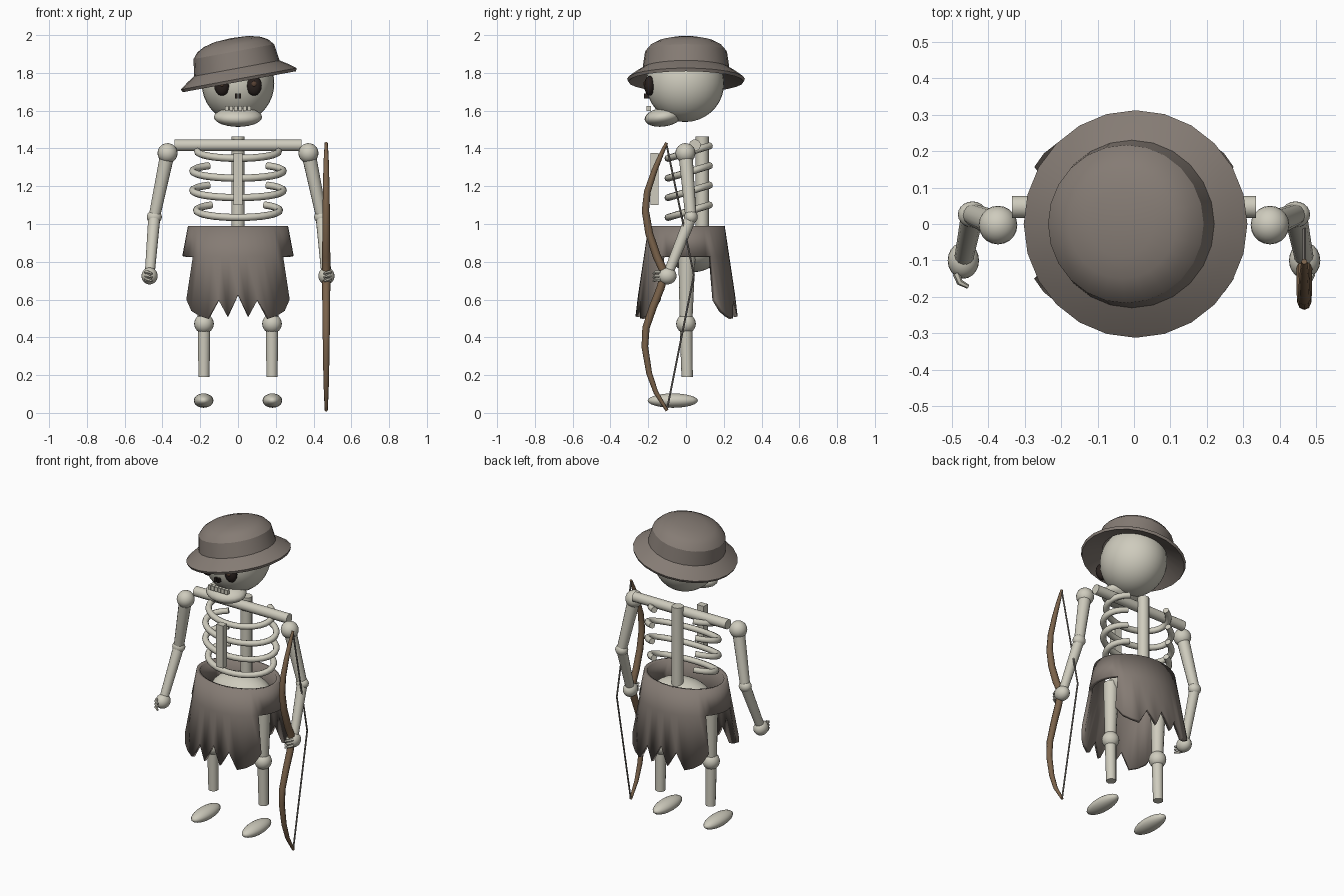
import bpy, bmesh, math
from mathutils import Vector, Matrix

if "Cube" in bpy.data.objects:
    bpy.data.objects.remove(bpy.data.objects["Cube"])


def material(name, rgb):
    m = bpy.data.materials.new(name)
    m.diffuse_color = (*rgb, 1)
    m.use_nodes = True
    m.node_tree.nodes["Principled BSDF"].inputs["Base Color"].default_value = m.diffuse_color
    return m


BONE = material("bone", (0.62, 0.60, 0.51))
CLOTH = material("worn cloth", (0.235, 0.20, 0.175))
WOOD = material("bow wood", (0.20, 0.125, 0.07))
DARK = material("dark socket", (0.022, 0.015, 0.013))
PUPIL = material("pupil brown", (0.10, 0.055, 0.035))
STRING = material("string grey", (0.22, 0.20, 0.18))


def finish(name, bm, mat, angle=35):
    bmesh.ops.recalc_face_normals(bm, faces=bm.faces)
    me = bpy.data.meshes.new(name)
    bm.to_mesh(me)
    bm.free()
    ob = bpy.data.objects.new(name, me)
    bpy.context.collection.objects.link(ob)
    me.materials.append(mat)
    bpy.ops.object.select_all(action='DESELECT')
    ob.select_set(True)
    bpy.context.view_layer.objects.active = ob
    bpy.ops.object.shade_smooth_by_angle(angle=math.radians(angle))
    return ob


def ball(name, loc, radii, mat=BONE, seg=20, tilt=0):
    bm = bmesh.new()
    bmesh.ops.create_uvsphere(bm, u_segments=seg, v_segments=seg // 2 + 2, radius=1)
    m = Matrix.Translation(loc) @ Matrix.Rotation(tilt, 4, 'X') @ Matrix.Diagonal((*radii, 1))
    bmesh.ops.transform(bm, matrix=m, verts=bm.verts)
    return finish(name, bm, mat, 60)


def rod(name, a, b, r1, r2=None, mat=BONE, seg=14):
    a, b = Vector(a), Vector(b)
    bm = bmesh.new()
    bmesh.ops.create_cone(bm, cap_ends=True, segments=seg, radius1=r1,
                          radius2=r1 if r2 is None else r2, depth=(b - a).length)
    m = Matrix.Translation((a + b) / 2) @ (b - a).to_track_quat('Z', 'Y').to_matrix().to_4x4()
    bmesh.ops.transform(bm, matrix=m, verts=bm.verts)
    return finish(name, bm, mat)


def box(name, loc, size, mat=BONE):
    bm = bmesh.new()
    bmesh.ops.create_cube(bm, size=1)
    bmesh.ops.transform(bm, matrix=Matrix.Translation(loc) @ Matrix.Diagonal((*size, 1)), verts=bm.verts)
    return finish(name, bm, mat)


def tube(name, points, radii, mat, seg=8):
    """Sweep a circle along a path with a radius for each point."""
    pts = [Vector(p) for p in points]
    bm = bmesh.new()
    rings = []
    for i, p in enumerate(pts):
        t = (pts[min(i + 1, len(pts) - 1)] - pts[max(i - 1, 0)]).normalized()
        side = Vector((0, 0, 1)) if abs(t.z) < 0.7 else Vector((1, 0, 0))
        u = t.cross(side).normalized()
        v = t.cross(u)
        rings.append([bm.verts.new(p + radii[i] * (u * math.cos(k * math.tau / seg) + v * math.sin(k * math.tau / seg)))
                      for k in range(seg)])
    for r, s in zip(rings, rings[1:]):
        for k in range(seg):
            bm.faces.new((r[k], r[(k + 1) % seg], s[(k + 1) % seg], s[k]))
    bm.faces.new(rings[0])
    bm.faces.new(rings[-1])
    return finish(name, bm, mat, 50)


# Skull, jaw and face
ball("skull", (0, -0.005, 1.745), (0.192, 0.207, 0.205), seg=32)
ball("jaw", (0, -0.12, 1.566), (0.128, 0.1, 0.05), tilt=math.radians(8))
for i in range(6):
    box("tooth", ((i - 2.5) * 0.024, -0.197, 1.612), (0.02, 0.025, 0.027))
for s in (-1, 1):
    ball("eye", (s * 0.085, -0.193, 1.732), (0.041, 0.028, 0.053), DARK, 12)
    ball("pupil", (s * 0.085, -0.219, 1.742), (0.013, 0.006, 0.015), PUPIL, 8)
    box("nostril", (s * 0.01, -0.207, 1.678), (0.013, 0.03, 0.026), DARK)

# Hat: one turned profile, tipped to the side
profile = [(0.19, 0.045), (0.305, -0.012), (0.312, 0.004), (0.27, 0.035), (0.23, 0.06), (0.217, 0.15),
           (0.19, 0.182), (0.15, 0.203), (0.09, 0.218), (0.0, 0.223)]
bm = bmesh.new()
vs = [bm.verts.new((r, 0, z)) for r, z in profile]
es = [bm.edges.new(p) for p in zip(vs, vs[1:])]
bmesh.ops.spin(bm, geom=vs + es, cent=(0, 0, 0), axis=(0, 0, 1), angle=math.tau, steps=24)
bmesh.ops.remove_doubles(bm, verts=bm.verts, dist=0.0005)
bmesh.ops.transform(bm, verts=bm.verts,
                    matrix=Matrix.Translation((0.005, 0, 1.765)) @ Matrix.Rotation(math.radians(-10.5), 4, 'Y'))
finish("hat", bm, CLOTH, 29)

# Torso
rod("spine", (0, 0.086, 0.9), (0, 0.086, 1.462), 0.035)
rod("collar_bar", (-0.335, 0.047, 1.417), (0.335, 0.047, 1.417), 0.031)
box("sternum", (0, -0.167, 1.238), (0.05, 0.042, 0.275))
ball("pelvis", (0, 0.04, 0.86), (0.2, 0.14, 0.115), seg=24)

# Ribs: arcs open at the back and dropping toward the front
for rx, zc in ((0.215, 1.385), (0.24, 1.28), (0.24, 1.177), (0.22, 1.072)):
    path = []
    for i in range(25):
        a = math.radians(130 + 280 * i / 24)
        y = 0.125 * math.sin(a)
        path.append((rx * math.cos(a), 0.03 + y, zc + 0.3 * y))
    tube("rib", path, [0.019] * 25, BONE)

# Arms and legs
for s in (-1, 1):
    shoulder, elbow, hand = (s * 0.373, -0.003, 1.375), (s * 0.443, 0.026, 1.037), (s * 0.468, -0.10, 0.725)
    ball("shoulder", shoulder, (0.053,) * 3)
    rod("upper_arm", shoulder, elbow, 0.038, 0.03)
    ball("elbow", elbow, (0.04, 0.036, 0.036))
    rod("forearm", elbow, hand, 0.032, 0.026)
    ball("hand", hand, (0.043, 0.05, 0.045))
    for k in range(3):
        z = 0.745 - k * 0.02
        tube("finger", [(s * 0.488, -0.135, z), (s * 0.478, -0.16, z), (s * 0.455, -0.172, z - 0.008)],
             [0.01, 0.009, 0.006], BONE, 6)
    rod("thigh", (s * 0.18, 0.005, 0.85), (s * 0.18, 0, 0.47), 0.046, 0.033)
    ball("knee", (s * 0.18, 0, 0.472), (0.052,) * 3)
    rod("shin", (s * 0.18, 0, 0.47), (s * 0.18, 0.006, 0.19), 0.034, 0.03)
    ball("foot", (s * 0.182, -0.07, 0.065), (0.052, 0.133, 0.038))

# Skirt: flared oval with side slits and a ragged hem
HALF_HEM = [0.60, 0.54, 0.515, 0.50, 0.60, 0.51, 0.625]
bm = bmesh.new()


def skirt_point(i, z):
    a = math.radians(9 * i)
    f = 0.99 - z
    return bm.verts.new(((0.265 + 0.188 * f) * math.cos(a), 0.003 + (0.202 + 0.15 * f) * math.sin(a), z))


cols = []
for i in range(40):
    k = i % 20
    col = [skirt_point(i, 0.99), skirt_point(i, 0.83)]
    if 4 <= k <= 16:
        col.append(skirt_point(i, HALF_HEM[6 - abs(k - 10)]))
    cols.append(col)
for i in range(40):
    a, b = cols[i], cols[(i + 1) % 40]
    for row in range(min(len(a), len(b)) - 1):
        bm.faces.new((a[row], b[row], b[row + 1], a[row + 1]))
skirt = finish("skirt", bm, CLOTH)
mod = skirt.modifiers.new("thickness", 'SOLIDIFY')
mod.thickness = 0.022
mod.offset = -1

# Bow and string
X = 0.467
curve = [(-0.103, 1.43), (-0.135, 1.36), (-0.168, 1.28), (-0.205, 1.17), (-0.215, 1.07), (-0.195, 0.95),
         (-0.155, 0.83), (-0.122, 0.76), (-0.118, 0.72), (-0.135, 0.66), (-0.175, 0.56), (-0.212, 0.45),
         (-0.218, 0.35), (-0.195, 0.21), (-0.16, 0.11), (-0.10, 0.012)]
n = len(curve) - 1
tube("bow", [(X, y, z) for y, z in curve],
     [0.008 + 0.014 * math.sin(math.pi * i / n) ** 0.7 if 0 < i < n else 0.008 for i in range(n + 1)], WOOD)
rod("string_upper", (X, -0.103, 1.42), (X, 0.042, 0.73), 0.005, mat=STRING, seg=6)
rod("string_lower", (X, 0.042, 0.73), (X, -0.10, 0.02), 0.005, mat=STRING, seg=6)
